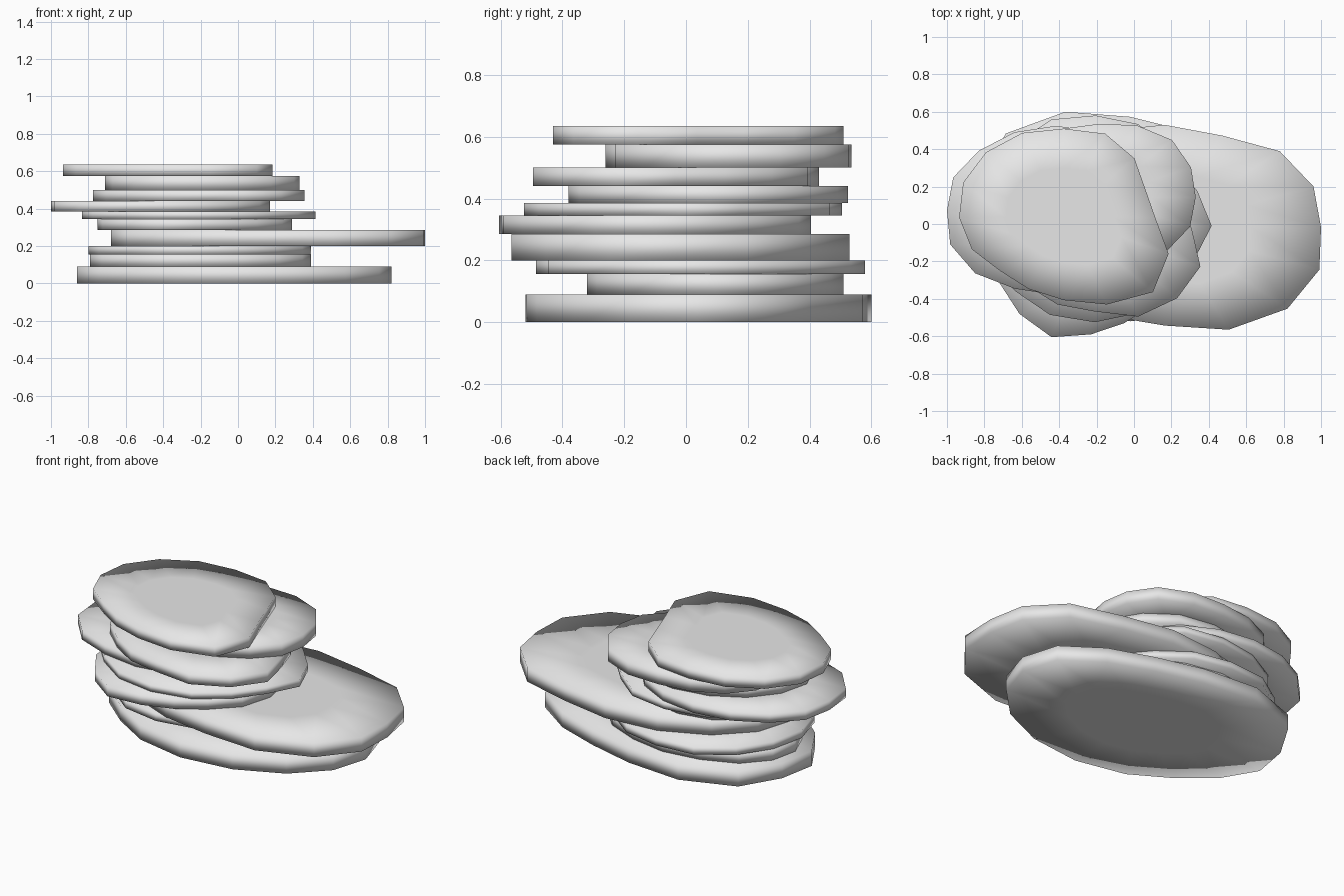
import bpy, bmesh, math

grey = bpy.data.materials.new("stone_grey")
grey.diffuse_color = (0.8, 0.8, 0.8, 1)


def fit(vals, lo, hi):
    """Stretch a list of values so that it spans lo..hi exactly."""
    a, b = min(vals), max(vals)
    return [lo + (v - a) * (hi - lo) / (b - a) for v in vals]


def stone(name, z0, z1, x, y, wobble):
    """Flat slab: an ellipse outline with a relative radius per direction."""
    n = len(wobble)
    ang = [2 * math.pi * i / n for i in range(n)]
    xs = fit([r * math.cos(t) for r, t in zip(wobble, ang)], *x)
    ys = fit([r * math.sin(t) for r, t in zip(wobble, ang)], *y)
    cx, cy = sum(x) / 2, sum(y) / 2
    bm = bmesh.new()

    def ring(k, z):
        return [bm.verts.new((cx + (px - cx) * k, cy + (py - cy) * k, z))
                for px, py in zip(xs, ys)]

    # inner flat, rim, rim, inner flat from bottom to top
    rings = [ring(0.55, z0), ring(1, z0), ring(1, z1), ring(0.55, z1)]
    for lo, hi in zip(rings, rings[1:]):
        for i in range(n):
            j = (i + 1) % n
            bm.faces.new((lo[i], lo[j], hi[j], hi[i]))
    bm.faces.new(rings[0][::-1])
    bm.faces.new(rings[-1])
    bmesh.ops.recalc_face_normals(bm, faces=bm.faces)
    for f in bm.faces:
        f.smooth = True
    me = bpy.data.meshes.new(name)
    bm.to_mesh(me)
    bm.free()
    me.materials.append(grey)
    bpy.context.collection.objects.link(bpy.data.objects.new(name, me))


# broad base slab and two thinner stones on it
stone("base_stone", 0, 0.09, (-0.86, 0.82), (-0.52, 0.60),
      (1, 1, .93, .89, .95, 1.08, 1.12, 1.03, 1, .93, .9, .95, .99, 1, 1, 1))
stone("second_stone", 0.09, 0.155, (-0.79, 0.39), (-0.32, 0.51),
      (1, 1, 1, .98, 1, 1, 1.03, 1.02, 1, .97, .95, 1, 1, 1, 1, 1))
stone("third_stone", 0.155, 0.20, (-0.80, 0.39), (-0.485, 0.58),
      (1, .97, .95, .99, 1, 1.04, 1.02, 1, 1, .98, .95, 1, 1, 1, .97, 1))

# long overhanging slab
stone("long_stone", 0.20, 0.285, (-0.68, 1.0), (-0.565, 0.53),
      (.99, 1.02, 1.03, .95, .98, 1, 1, 1, 1, .97, .93, .92, .94, 1.06, 1.1, 1.06))

# upper stack
stone("fifth_stone", 0.285, 0.345, (-0.75, 0.29), (-0.605, 0.405),
      (1, 1, .97, 1, 1, 1, .98, 1, 1, 1.03, 1.04, 1.06, .95, .9, .9, .97))
stone("sixth_stone", 0.345, 0.385, (-0.835, 0.415), (-0.525, 0.505),
      (1, .95, .93, 1, 1, 1, 1, 1, 1, .98, .96, 1, 1, .98, .93, .92))
stone("seventh_stone", 0.385, 0.44, (-1.0, 0.17), (-0.38, 0.525),
      (1, 1, 1, 1, 1, 1, 1, 1.02, 1, 1.05, 1.05, 1, 1, 1, .97, .98))
stone("eighth_stone", 0.44, 0.50, (-0.775, 0.355), (-0.495, 0.43),
      (.92, .9, .95, 1, 1, 1, 1, 1, 1, .95, .9, .92, .93, 1.07, 1.1, 1.08))
stone("ninth_stone", 0.50, 0.575, (-0.71, 0.33), (-0.26, 0.535),
      (1, 1.03, 1.07, 1.03, .97, .98, 1, 1, 1, 1, 1, 1, 1, 1, 1, 1.02))
stone("top_stone", 0.575, 0.635, (-0.935, 0.185), (-0.43, 0.51),
      (.87, .84, .95, 1.03, 1.01, 1.04, 1.05, 1.04, 1, .95, .86, .88, .94, 1.07, 1.2, 1.08))
